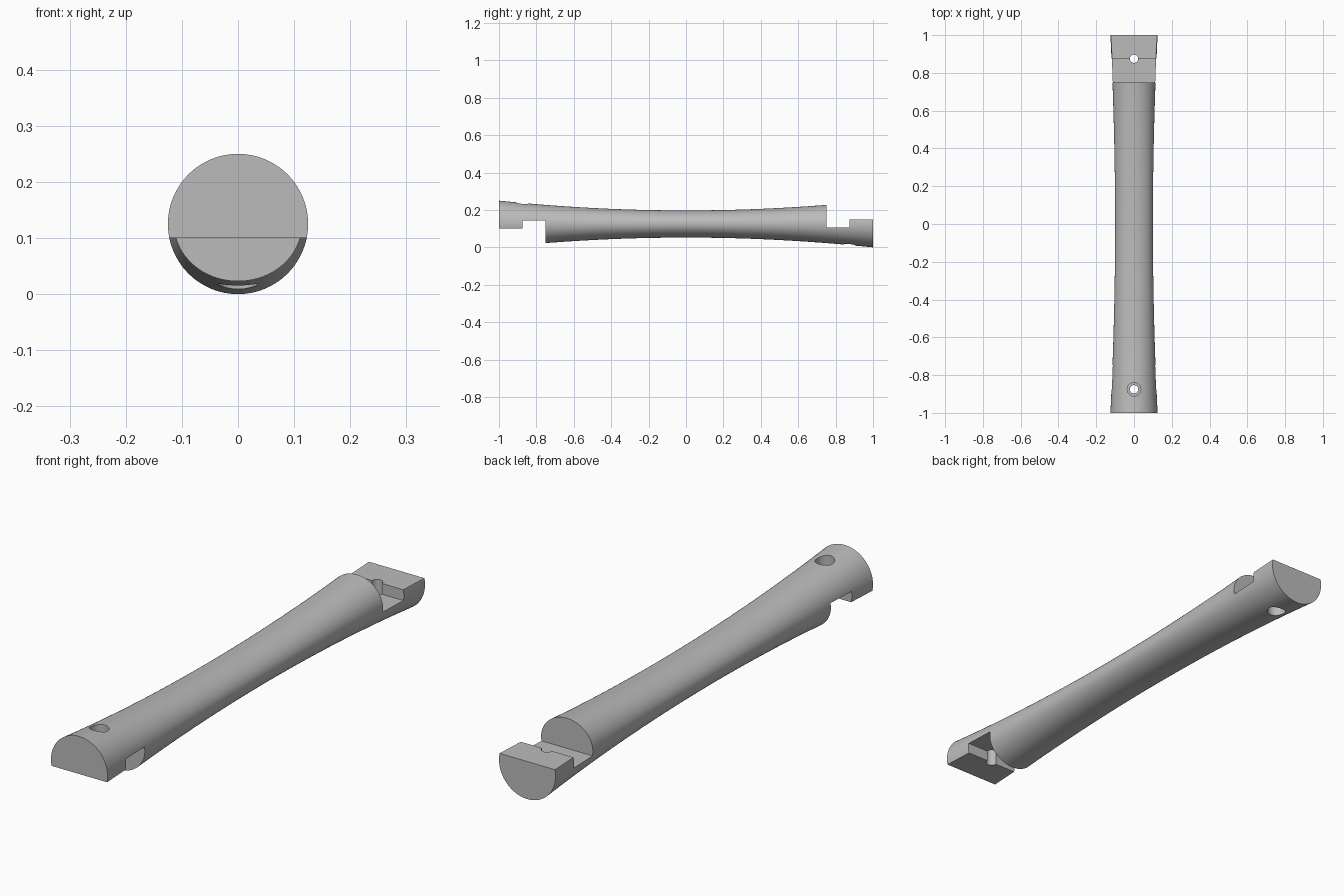
import bpy, bmesh, math
from math import cos, sin, pi

MID = 0.125  # height of the long axis

if "Cube" in bpy.data.objects:
    bpy.data.objects.remove(bpy.data.objects["Cube"], do_unlink=True)

grey = bpy.data.materials.new("plain grey")
grey.use_nodes = True
grey.diffuse_color = (0.5, 0.5, 0.5, 1)
grey.node_tree.nodes["Principled BSDF"].inputs["Base Color"].default_value = (0.5, 0.5, 0.5, 1)


def loft(name, rings):
    """Closed solid skinned through a list of equal-length point rings."""
    bm = bmesh.new()
    loops = [[bm.verts.new(p) for p in ring] for ring in rings]
    n = len(loops[0])
    for a, b in zip(loops, loops[1:]):
        for i in range(n):
            j = (i + 1) % n
            bm.faces.new((a[i], a[j], b[j], b[i]))
    bm.faces.new(loops[0])
    bm.faces.new(loops[-1])
    bmesh.ops.recalc_face_normals(bm, faces=bm.faces)
    mesh = bpy.data.meshes.new(name)
    bm.to_mesh(mesh)
    bm.free()
    mesh.materials.append(grey)
    ob = bpy.data.objects.new(name, mesh)
    bpy.context.collection.objects.link(ob)
    return ob


def circle(n):
    return [(cos(2 * pi * i / n), sin(2 * pi * i / n)) for i in range(n)]


# Waisted bar: oval in the middle, round at the ends
rings = []
for k in range(33):
    y = -1 + k / 16
    rx = 0.1 + 0.025 * y * y
    rz = 0.0725 + 0.0525 * y * y
    rings.append([(rx * c, y, MID + rz * s) for c, s in circle(64)])
bar = loft("connecting_bar", rings)

# Hook notch and screw hole at each end, turned over from one end to the other
hook = [(0.75, 0.3), (0.75, -0.018), (0.875, -0.018),
        (0.875, 0.025), (1.1, 0.025), (1.1, 0.3)]
drill = [(0.022, 0.3), (0.022, -0.065), (0.036, -0.065), (0.036, -0.3)]
cutters = []
for side, label in ((-1, "front"), (1, "back")):
    cutters.append(loft(label + "_hook_cutter", [
        [(x, side * y, MID + side * z) for y, z in hook] for x in (-0.3, 0.3)]))
    cutters.append(loft(label + "_screw_cutter", [
        [(r * c, side * 0.875 + r * s, MID + side * z) for c, s in circle(32)]
        for r, z in drill]))

bpy.context.view_layer.objects.active = bar
for cutter in cutters:
    cutter.hide_render = True
    mod = bar.modifiers.new(cutter.name, "BOOLEAN")
    mod.operation = "DIFFERENCE"
    mod.solver = "EXACT"
    mod.object = cutter
    bpy.ops.object.modifier_apply(modifier=mod.name)
    bpy.data.objects.remove(cutter, do_unlink=True)

# Smooth barrel with crisp cut edges
bpy.ops.object.select_all(action="DESELECT")
bar.select_set(True)
bpy.ops.object.shade_smooth_by_angle(angle=math.radians(30))
